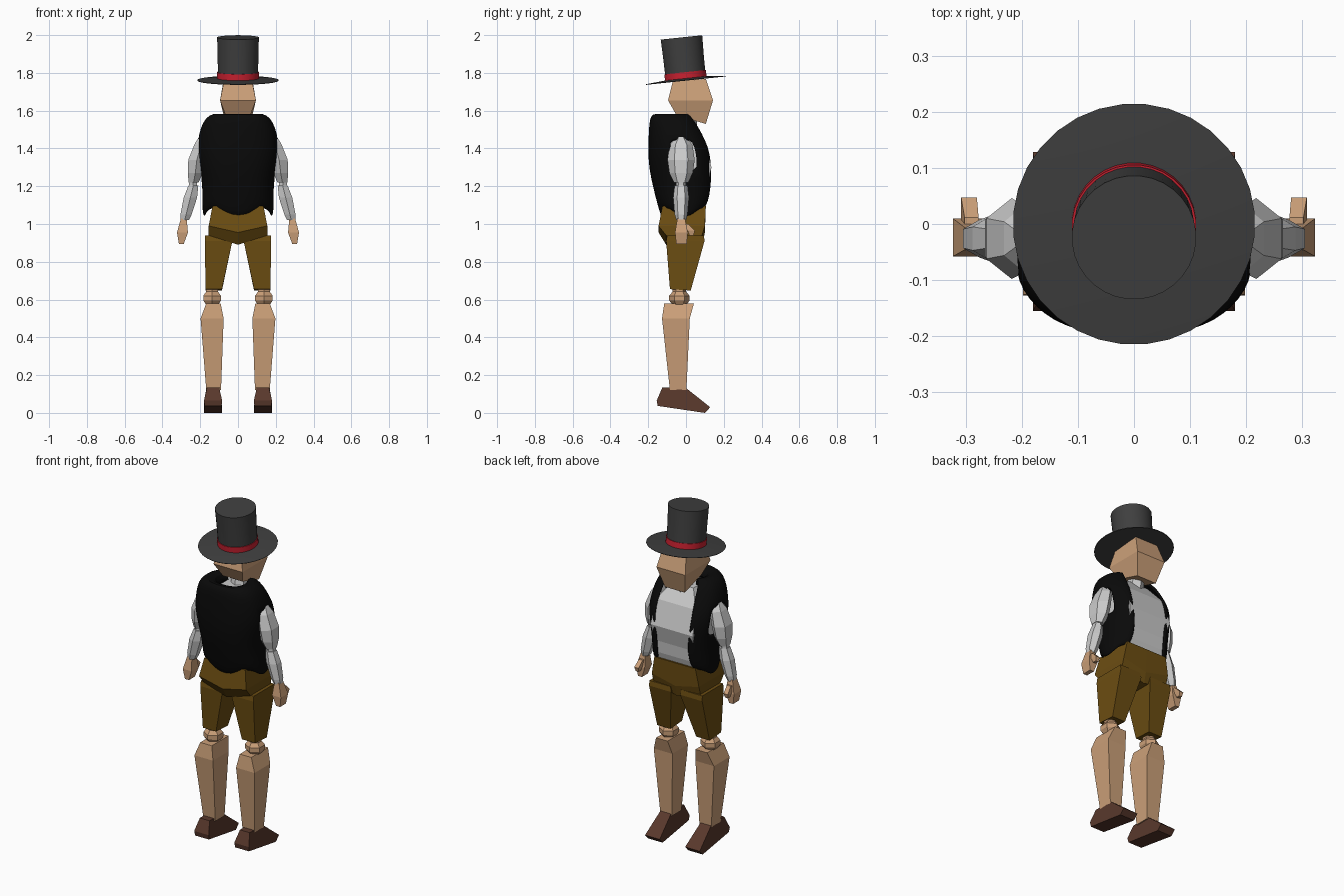
import bpy, bmesh
from math import sin, cos, pi, radians, copysign

if "Cube" in bpy.data.objects:
    bpy.data.objects.remove(bpy.data.objects["Cube"])


def material(name, rgb):
    m = bpy.data.materials.new(name)
    m.diffuse_color = (*rgb, 1)
    m.use_nodes = True
    m.node_tree.nodes["Principled BSDF"].inputs["Base Color"].default_value = m.diffuse_color
    return m


SKIN = material("skin", (0.6, 0.35, 0.19))
FELT = material("felt", (0.05, 0.05, 0.05))
RED = material("red", (0.6, 0.015, 0.03))
BLACK = material("black", (0.003, 0.003, 0.003))
CLOTH = material("brown_cloth", (0.15, 0.075, 0.006))
LEATHER = material("leather", (0.1, 0.04, 0.025))


def loft(name, rings, mat=None, mirror=False, caps=True, closed=True):
    """Skin a list of equal-length rings of points."""
    bm = bmesh.new()
    rows = [[bm.verts.new(p) for p in r] for r in rings]
    n = len(rings[0])
    for a, b in zip(rows, rows[1:]):
        for i in range(n if closed else n - 1):
            j = (i + 1) % n
            bm.faces.new((a[i], a[j], b[j], b[i]))
    if caps:
        bm.faces.new(rows[0][::-1])
        bm.faces.new(rows[-1])
    bmesh.ops.recalc_face_normals(bm, faces=bm.faces)
    me = bpy.data.meshes.new(name)
    bm.to_mesh(me)
    bm.free()
    ob = bpy.data.objects.new(name, me)
    bpy.context.collection.objects.link(ob)
    if mat:
        me.materials.append(mat)
    if mirror:
        ob.modifiers.new("mirror", 'MIRROR')
    return ob


def rect(x0, x1, y0, y1, z, zf=None):
    """Four-sided ring; zf is the height of its +y edge."""
    zf = z if zf is None else zf
    return [(x0, y0, z), (x1, y0, z), (x1, y1, zf), (x0, y1, zf)]


def oval(cx, cy, z, rx, ry, n=6):
    return [(cx + rx * cos(2 * pi * (i + .5) / n), cy + ry * sin(2 * pi * (i + .5) / n), z)
            for i in range(n)]


def smooth(ob):
    bpy.ops.object.select_all(action='DESELECT')
    ob.select_set(True)
    bpy.context.view_layer.objects.active = ob
    bpy.ops.object.shade_smooth_by_angle(angle=radians(40))


# Top hat, tipped back: brim, crown and ribbon
hat = [("hat_brim", [(.214, 0), (.216, .003), (.11, .012)], FELT),
       ("hat_crown", [(.107, .005), (.108, .12), (.111, .23)], FELT),
       ("hat_ribbon", [(.111, .01), (.111, .045)], RED)]
for name, prof, mat in hat:
    ob = loft(name, [oval(0, 0, z, r, r, 32) for r, z in prof], mat)
    ob.location = (0, 0, 1.759)
    ob.rotation_euler.x = radians(6)
    smooth(ob)

# Head and neck
loft("head", [rect(-.065, .065, -.05, .105, 1.575, 1.53),
              rect(-.095, .095, -.095, .143, 1.655),
              rect(-.075, .075, -.07, .105, 1.755, 1.768)], SKIN)
loft("neck", [oval(0, .0, 1.45, .055, .05), oval(0, .025, 1.6, .04, .04)])

# Shirt torso: belly, chest and collar
loft("shirt_belly", [rect(-.12, .12, -.09, .08, 1.04), rect(-.125, .125, -.11, .105, 1.13),
                     rect(-.13, .13, -.12, .11, 1.2)])
loft("shirt_chest", [rect(-.12, .12, -.13, .10, 1.16), rect(-.14, .14, -.155, .135, 1.3),
                     rect(-.13, .13, -.15, .095, 1.44), rect(-.07, .07, -.1, .03, 1.53)])

# Open waistcoat: z, half width, back y, front y, opening angle
rows = [(1.06, .178, -.125, .11, 38), (1.11, .183, -.145, .13, 31), (1.2, .18, -.168, .147, 29),
        (1.29, .195, -.187, .15, 29), (1.37, .212, -.193, .143, 29), (1.44, .208, -.192, .118, 29),
        (1.51, .19, -.188, .078, 30), (1.555, .168, -.184, .05, 33), (1.58, .13, -.172, .03, 38),
        (1.572, .09, -.14, .02, 45), (1.53, .075, -.11, .015, 50)]
N = 25
rings = []
for k, (z, w, yb, yf, a) in enumerate(rows):
    ring = []
    for i in range(N):
        t = radians(a + (360 - 2 * a) * i / (N - 1))
        s, c = sin(t), cos(t)
        x = w * copysign(abs(s) ** .82, s)
        y = (yb + yf) / 2 + (yf - yb) / 2 * copysign(abs(c) ** .82, c)
        ring.append((x, y, z - (.024 * cos(4 * t) if k == 0 else 0)))
    rings.append(ring)
vest = loft("waistcoat", rings, BLACK, caps=False, closed=False)
# Armholes
bm = bmesh.new()
bm.from_mesh(vest.data)
holes = [f for f in bm.faces if abs(f.calc_center_median().y + .02) < .06
         and 1.26 < f.calc_center_median().z < 1.46 and abs(f.calc_center_median().x) > .12]
bmesh.ops.delete(bm, geom=holes, context='FACES')
bm.to_mesh(vest.data)
bm.free()
sol = vest.modifiers.new("thickness", 'SOLIDIFY')
sol.thickness, sol.offset = .016, 0
sub = vest.modifiers.new("soft", 'SUBSURF')
sub.levels = sub.render_levels = 1
smooth(vest)


# Breeches: seat with V-shaped lower rings, then legs
def vee(w, yb, yf, z, zc):
    return [(-w, yb, z), (0, yb, zc), (w, yb, z), (w, yf, z), (0, yf, zc), (-w, yf, z)]


loft("breeches_seat", [vee(.155, -.105, .085, .94, .89), vee(.155, -.145, .1, .99, .955),
                       vee(.135, -.125, .105, 1.095, 1.095)], CLOTH)
loft("breeches_leg", [rect(.085, .172, -.085, .025, .655, .648),
                      rect(.03, .175, -.105, .098, .91),
                      rect(.035, .174, -.1, .095, .94)], CLOTH, mirror=True)

# Knees, shins and shoes
loft("knee", [oval(.137, -.035, z, r, r) for z, r in
              ((.57, .035), (.595, .054), (.62, .054), (.642, .036), (.665, .036))], SKIN, mirror=True)
loft("shin", [rect(.09, .168, -.085, .002, .12), rect(.076, .198, -.127, .02, .5),
              rect(.092, .168, -.115, .042, .58)], SKIN, mirror=True)
shoe = [(-.125, .135, .032), (-.004, .135, .034), (.128, .03, .048),
        (.1, .0, .048), (-.15, .037, .045), (-.155, .065, .048)]
loft("shoe", [[(.132 + s * w, y, z) for y, z, w in shoe] for s in (-1, 1)], LEATHER, mirror=True)

# Sleeves: x, z, half sizes along x and y
loft("upper_sleeve", [oval(x, -.026, z, rx, ry) for x, z, rx, ry in
                      ((.19, 1.46, .02, .025), (.195, 1.42, .042, .06), (.218, 1.34, .052, .072),
                       (.226, 1.27, .046, .062), (.235, 1.22, .03, .038))], mirror=True)
loft("elbow", [oval(.238, -.026, z, .024, .027) for z in (1.185, 1.23)], mirror=True)
loft("lower_sleeve", [oval(x, -.026, z, rx, ry) for x, z, rx, ry in
                      ((.236, 1.205, .03, .034), (.252, 1.14, .041, .042),
                       (.275, 1.05, .034, .034), (.282, 1.02, .025, .026))], mirror=True)

# Hands with thumbs
loft("hand", [rect(.287, .313, -.052, .004, .895), rect(.265, .323, -.058, .01, .955),
              rect(.272, .302, -.046, -.006, 1.03)], SKIN, mirror=True)
loft("thumb", [rect(.285, .303, .018, .04, .94), rect(.28, .308, .008, .047, .965),
               rect(.277, .302, -.025, .012, 1.0)], SKIN, mirror=True)
